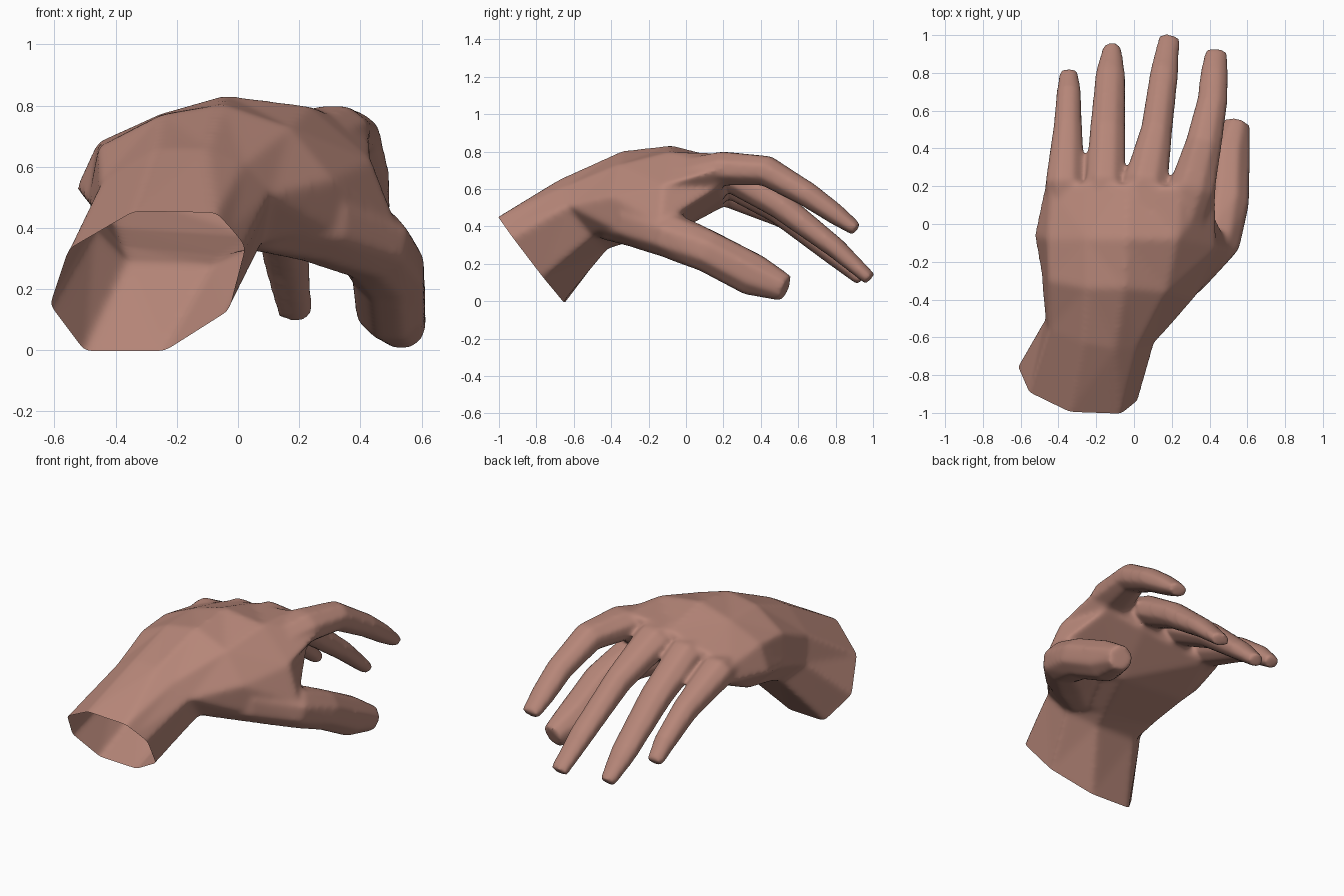
import bpy, bmesh, math
from mathutils import Vector

if "Cube" in bpy.data.objects:
    bpy.data.objects.remove(bpy.data.objects["Cube"])

skin = bpy.data.materials.new("warm_skin")
skin.use_nodes = True
SKIN = (0.47, 0.24, 0.19, 1)
skin.diffuse_color = SKIN
skin.node_tree.nodes["Principled BSDF"].inputs["Base Color"].default_value = SKIN


def loft(name, rings):
    """Closed skin through rings of equal point count."""
    bm = bmesh.new()
    loops = [[bm.verts.new(p) for p in ring] for ring in rings]
    n = len(loops[0])
    for a, b in zip(loops, loops[1:]):
        for i in range(n):
            j = (i + 1) % n
            bm.faces.new((a[i], a[j], b[j], b[i]))
    bm.faces.new(loops[0])
    bm.faces.new(loops[-1])
    bmesh.ops.recalc_face_normals(bm, faces=bm.faces)
    bmesh.ops.triangulate(bm, faces=bm.faces)
    mesh = bpy.data.meshes.new(name)
    bm.to_mesh(mesh)
    bm.free()
    mesh.materials.append(skin)
    ob = bpy.data.objects.new(name, mesh)
    bpy.context.collection.objects.link(ob)
    return ob


def digit(name, stations, sides=8):
    """Tapered finger: each station is x, y, z, half width, half thickness."""
    pts = [Vector(s[:3]) for s in stations]
    rings = []
    for i, (x, y, z, w, h) in enumerate(stations):
        d = (pts[min(i + 1, len(pts) - 1)] - pts[max(i - 1, 0)]).normalized()
        side = d.cross(Vector((0, 0, 1))).normalized()
        up = side.cross(d)
        k = 1 / math.cos(math.pi / sides)
        angles = [math.tau * (j + 0.5) / sides for j in range(sides)]
        rings.append([pts[i] + side * w * k * math.cos(t) + up * h * k * math.sin(t)
                      for t in angles])
    return loft(name, rings)


# Wrist opening lies on a slanted plane
CUT_POINT = Vector((0, -.67, 0))
CUT_NORMAL = Vector((.05, 1, .75))


def on_cut(x, z):
    return Vector((x, CUT_POINT.y - CUT_NORMAL.x * x - CUT_NORMAL.z * z, z))


wrist = [on_cut(x, z) for x, z in (
    (-.615, .15), (-.555, .33), (-.34, .455), (-.07, .45), (-.02, .395),
    (.025, .34), (-.03, .13), (-.24, -.003), (-.5, -.003))]

# Palm sections: outer side, back of hand, thumb side, underside
narrow = [(-.47, -.50, .40), (-.45, -.56, .55), (-.27, -.63, .66), (-.1, -.66, .66),
          (.02, -.65, .61), (.11, -.63, .51), (.08, -.5, .35), (-.08, -.42, .28),
          (-.36, -.42, .29)]
heel = [(-.49, -.28, .48), (-.455, -.30, .665), (-.25, -.34, .77), (-.05, -.34, .805),
        (.17, -.36, .73), (.31, -.40, .56), (.29, -.41, .40), (-.05, -.32, .31),
        (-.38, -.30, .34)]
middle = [(-.53, -.06, .53), (-.46, -.08, .68), (-.25, -.08, .775), (-.04, -.08, .835),
          (.23, -.08, .80), (.44, -.12, .62), (.52, -.14, .41), (.05, -.05, .37),
          (-.4, -.05, .40)]
knuckles = [(-.47, .22, .56), (-.44, .2, .64), (-.24, .22, .71), (-.03, .21, .76),
            (.25, .2, .79), (.435, .19, .71), (.36, .18, .61), (.1, .21, .56),
            (-.35, .21, .51)]
beyond = [p + (p - Vector(q)) * 0.25 for p, q in zip(wrist, narrow)]
hand = loft("hand", [beyond, wrist, narrow, heel, middle, knuckles])

digits = [
    digit("little_finger", [(-.36, -.08, .56, .08, .08), (-.365, .22, .595, .102, .09),
                            (-.35, .52, .46, .074, .068), (-.345, .70, .34, .064, .055),
                            (-.345, .805, .25, .048, .036)]),
    digit("ring_finger", [(-.17, -.08, .64, .08, .09), (-.15, .23, .645, .104, .09),
                          (-.14, .5, .485, .092, .073), (-.125, .8, .24, .077, .055),
                          (-.115, .94, .115, .048, .036)]),
    digit("middle_finger", [(.02, -.08, .69, .09, .1), (.065, .23, .68, .114, .09),
                            (.12, .5, .515, .082, .073), (.16, .8, .285, .074, .055),
                            (.187, .985, .118, .056, .036)]),
    digit("index_finger", [(.22, -.1, .66, .1, .08), (.31, .2, .71, .12, .09),
                           (.37, .43, .698, .094, .08), (.415, .65, .57, .079, .066),
                           (.425, .8, .465, .072, .055), (.435, .913, .382, .057, .036)]),
    digit("thumb", [(.05, -.42, .43, .1, .1), (.26, -.25, .415, .14, .125),
                    (.44, -.07, .345, .13, .115), (.49, .12, .265, .118, .11),
                    (.5, .36, .14, .112, .112), (.545, .535, .068, .07, .07)]),
]

# Fuse the digits with the palm and soften the joints
bpy.ops.object.select_all(action="DESELECT")
for part in [hand] + digits:
    part.select_set(True)
bpy.context.view_layer.objects.active = hand
bpy.ops.object.join()
fuse = hand.modifiers.new("fuse", "REMESH")
fuse.mode = "VOXEL"
fuse.voxel_size = 0.012
soften = hand.modifiers.new("soften", "SMOOTH")
soften.factor = 0.5
soften.iterations = 20
bpy.context.view_layer.update()
graph = bpy.context.evaluated_depsgraph_get()
fused = bpy.data.meshes.new_from_object(hand.evaluated_get(graph))
hand.modifiers.clear()
hand.data = fused
fused.materials.clear()
fused.materials.append(skin)

# Open the wrist
bm = bmesh.new()
bm.from_mesh(fused)
bmesh.ops.bisect_plane(bm, geom=bm.verts[:] + bm.edges[:] + bm.faces[:],
                       plane_co=CUT_POINT, plane_no=CUT_NORMAL, clear_inner=True)
bm.to_mesh(fused)
bm.free()
bpy.ops.object.shade_smooth_by_angle(angle=math.radians(55))
